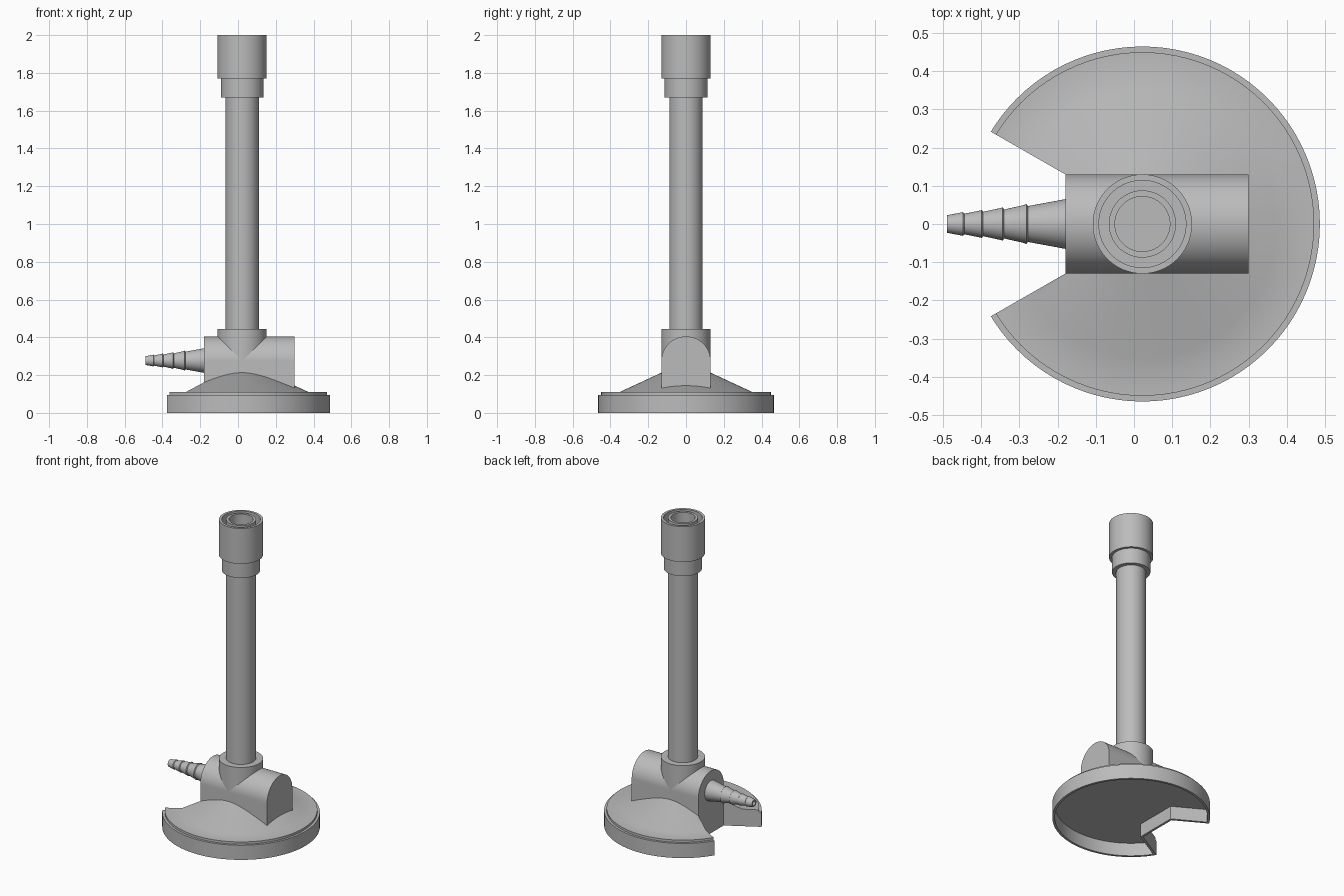
import bpy, bmesh, math
from mathutils import Matrix

if "Cube" in bpy.data.objects:
    bpy.data.objects.remove(bpy.data.objects["Cube"])

CX = 0.022      # axis of the burner tube
NZ = 0.277      # height of the gas inlet axis
SEG = 96

metal = bpy.data.materials.new("grey metal")
metal.diffuse_color = (0.5, 0.5, 0.5, 1)
metal.use_nodes = True
metal.node_tree.nodes["Principled BSDF"].inputs["Base Color"].default_value = metal.diffuse_color


def finish(name, bm):
    bmesh.ops.remove_doubles(bm, verts=bm.verts, dist=1e-6)
    bmesh.ops.recalc_face_normals(bm, faces=bm.faces)
    me = bpy.data.meshes.new(name)
    bm.to_mesh(me)
    bm.free()
    me.materials.append(metal)
    ob = bpy.data.objects.new(name, me)
    bpy.context.collection.objects.link(ob)
    return ob


def lathe(name, profile, matrix, seg=SEG):
    """Spin a closed (radius, height) loop around local z."""
    bm = bmesh.new()
    vs = [bm.verts.new((r, 0, h)) for r, h in profile]
    edges = [bm.edges.new((vs[i], vs[(i + 1) % len(vs)])) for i in range(len(vs))]
    bmesh.ops.spin(bm, geom=vs + edges, cent=(0, 0, 0), axis=(0, 0, 1),
                   angle=2 * math.pi, steps=seg, use_merge=True)
    bmesh.ops.remove_doubles(bm, verts=bm.verts, dist=1e-6)
    bmesh.ops.dissolve_degenerate(bm, dist=1e-6, edges=bm.edges)
    # drop edges left on the axis
    bmesh.ops.delete(bm, geom=[e for e in bm.edges if not e.link_faces], context='EDGES')
    bm.transform(matrix)
    return finish(name, bm)


def prism(name, pts, depth):
    """Extrude a closed polygon of 3D points along a vector."""
    bm = bmesh.new()
    face = bm.faces.new([bm.verts.new(p) for p in pts])
    geom = bmesh.ops.extrude_face_region(bm, geom=[face], use_keep_orig=True)["geom"]
    bmesh.ops.translate(bm, vec=depth, verts=[v for v in geom if isinstance(v, bmesh.types.BMVert)])
    return finish(name, bm)


def subtract(target, cutter):
    bpy.context.view_layer.objects.active = target
    mod = target.modifiers.new("cut", 'BOOLEAN')
    mod.operation, mod.solver, mod.object = 'DIFFERENCE', 'EXACT', cutter
    bpy.ops.object.modifier_apply(modifier=mod.name)
    bpy.data.objects.remove(cutter)


def notch(x, y, x2, y2):
    return prism("notch_cutter", [(x, -y, -0.3), (x, y, -0.3), (x2, y2, -0.3), (x2, -y2, -0.3)], (0, 0, 0.8))


up = Matrix.Translation((CX, 0, 0))

# round foot: stepped rim and shallow cone, notched at the inlet, hollow beneath
base = lathe("base", [(0, 0), (0.465, 0), (0.465, 0.095), (0.45, 0.095), (0.45, 0.11),
                      (0.35, 0.111), (0.13, 0.213), (0, 0.213)], up)
subtract(base, notch(-0.18, 0.13, -0.70, 0.428))
cavity = lathe("cavity_cutter", [(0, -0.1), (0.45, -0.1), (0.45, 0.085), (0, 0.085)], up)
subtract(cavity, notch(-0.165, 0.139, -0.70, 0.445))
subtract(base, cavity)

# arched valve block
arch = [(-0.18, 0.13 * math.cos(a), 0.275 + 0.13 * math.sin(a))
        for a in (math.pi * i / 48 for i in range(49))]
prism("valve_block", arch + [(-0.18, -0.13, 0.09), (-0.18, 0.13, 0.09)], (0.48, 0, 0))

# collar, tube and burner head
lathe("collar", [(0, 0.275), (0.13, 0.275), (0.13, 0.445), (0, 0.445)], up)
lathe("burner_tube", [(0.072, 0.44), (0.088, 0.44), (0.088, 2.0), (0.072, 2.0)], up)
lathe("burner_head", [(0.086, 1.67), (0.113, 1.67), (0.113, 1.77), (0.13, 1.77),
                      (0.13, 2.0), (0.114, 2.0), (0.114, 1.85), (0.086, 1.85)], up)

# barbed gas inlet, profile as (radius, distance from the block)
to_left = Matrix.Translation((-0.18, 0, NZ)) @ Matrix.Rotation(-math.pi / 2, 4, 'Y')
barbs = [(0, -0.02), (0.065, -0.02), (0.065, 0), (0.047, 0.098), (0.053, 0.102), (0.050, 0.107),
         (0.038, 0.160), (0.044, 0.164), (0.042, 0.169), (0.032, 0.215), (0.037, 0.219),
         (0.035, 0.224), (0.027, 0.264), (0.031, 0.268), (0.030, 0.273), (0.023, 0.31),
         (0.014, 0.31), (0.014, 0.2), (0, 0.2)]
lathe("gas_inlet", barbs, to_left, 64)

# smooth shading with sharp rims
for ob in list(bpy.context.collection.objects):
    bpy.ops.object.select_all(action='DESELECT')
    ob.select_set(True)
    bpy.context.view_layer.objects.active = ob
    bpy.ops.object.shade_smooth_by_angle(angle=math.radians(30))
